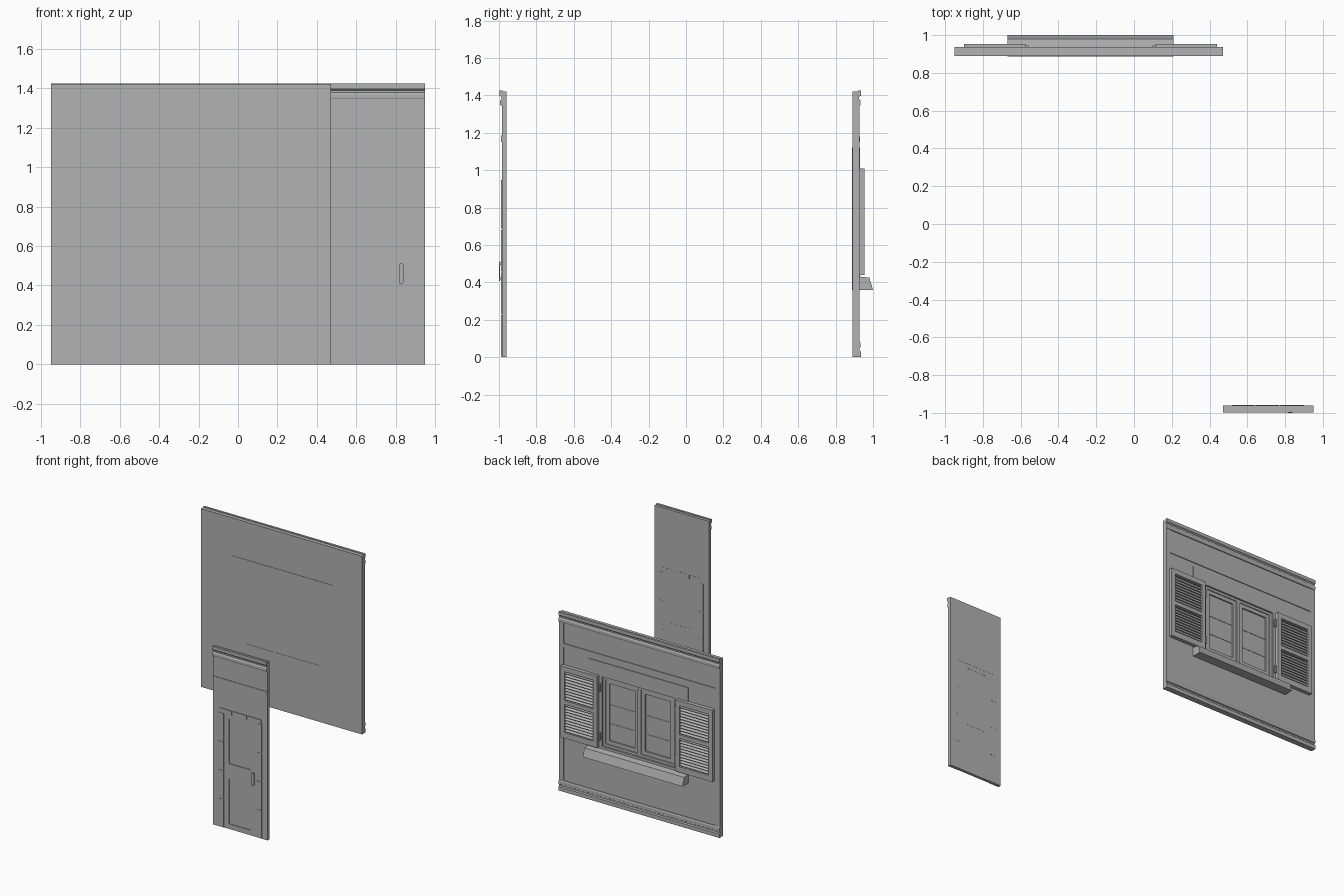
import bpy, bmesh, math
from mathutils import Matrix, Vector

if "Cube" in bpy.data.objects:
    bpy.data.objects.remove(bpy.data.objects["Cube"])

plaster = bpy.data.materials.new("grey plaster")
plaster.diffuse_color = (0.445, 0.445, 0.445, 1)
plaster.use_nodes = True
plaster.node_tree.nodes["Principled BSDF"].inputs["Base Color"].default_value = plaster.diffuse_color


def finish(name, bm):
    bmesh.ops.recalc_face_normals(bm, faces=bm.faces)
    me = bpy.data.meshes.new(name)
    bm.to_mesh(me)
    bm.free()
    me.materials.append(plaster)
    ob = bpy.data.objects.new(name, me)
    bpy.context.collection.objects.link(ob)
    return ob


def add_box(bm, x0, x1, y0, y1, z0, z1, tilt=0):
    c = Vector(((x0 + x1) / 2, (y0 + y1) / 2, (z0 + z1) / 2))
    m = (Matrix.Translation(c) @ Matrix.Rotation(tilt, 4, 'X')
         @ Matrix.Diagonal((x1 - x0, y1 - y0, z1 - z0, 1)))
    bmesh.ops.create_cube(bm, size=1, matrix=m)


def boxes(name, items):
    bm = bmesh.new()
    for it in items:
        add_box(bm, *it)
    return finish(name, bm)


def frame(name, outer, inner, y0, y1):
    """Rectangular ring; outer and inner are (x0, x1, z0, z1)."""
    bm = bmesh.new()
    rings = []
    for (x0, x1, z0, z1) in (outer, inner):
        for y in (y0, y1):
            rings.append([bm.verts.new((x, y, z)) for x, z in
                          ((x0, z0), (x1, z0), (x1, z1), (x0, z1))])
    of, ob_, inf, inb = rings
    for a, b in ((of, ob_), (inf, inb), (of, inf), (ob_, inb)):
        for i in range(4):
            j = (i + 1) % 4
            bm.faces.new((a[i], a[j], b[j], b[i]))
    return finish(name, bm)


def extrude_x(name, profile, x0, x1):
    """Prism along x from a (y, z) outline."""
    bm = bmesh.new()
    a = [bm.verts.new((x0, y, z)) for y, z in profile]
    b = [bm.verts.new((x1, y, z)) for y, z in profile]
    n = len(a)
    bm.faces.new(a)
    bm.faces.new(b)
    for i in range(n):
        bm.faces.new((a[i], a[(i + 1) % n], b[(i + 1) % n], b[i]))
    return finish(name, bm)


def cornice(name, x0, x1, face, out):
    """Two stacked fillets with a cove; out is +1 or -1 along y."""
    steps = [(-0.005, 1.345), (0.007, 1.345), (0.010, 1.352), (0.010, 1.368), (0.007, 1.375),
             (0.002, 1.379), (0.002, 1.39), (0.006, 1.395), (0.012, 1.398), (0.012, 1.425),
             (-0.005, 1.425)]
    extrude_x(name, [(face + out * d, z) for d, z in steps], x0, x1)


# ---- window wall ----
WX0, WX1, FACE = -0.95, 0.47, 0.924
OPEN = (-0.55, 0.09, 0.45, 1.005)
frame("window_wall", (WX0, WX1, 0, 1.42), OPEN, 0.89, FACE)
cornice("wall_cornice", WX0, WX1, FACE, 1)
extrude_x("wall_base", [(0.92, 0), (0.935, 0), (0.935, 0.03), (0.927, 0.037), (0.927, 0.048),
                        (0.933, 0.052), (0.933, 0.075), (0.929, 0.085), (0.92, 0.085)], WX0, WX1)
boxes("side_strips", [(WX0, WX0 + 0.04, 0.92, 0.928, 0.085, 1.345),
                      (WX1 - 0.04, WX1, 0.92, 0.928, 0.085, 1.345)])
boxes("wall_band", [(WX0 + 0.04, WX1 - 0.04, 0.92, 0.930, 1.15, 1.18)])
frame("window_surround", (-0.67, 0.21, 0.36, 1.12), OPEN, 0.887, 0.929)
extrude_x("window_sill", [(0.92, 0.36), (1.0, 0.36), (0.98, 0.425), (0.92, 0.432)], -0.67, 0.21)

# casements: shallow frame, two sashes, glazing bars and panes
frame("window_frame", OPEN, (-0.53, 0.07, 0.47, 0.985), 0.889, 0.915)
boxes("window_mullion", [(-0.245, -0.215, 0.889, 0.917, 0.47, 0.985)])
for side, x0, x1 in (("left", -0.53, -0.245), ("right", -0.215, 0.07)):
    frame("sash_" + side, (x0, x1, 0.47, 0.985), (x0 + 0.03, x1 - 0.03, 0.50, 0.955), 0.889, 0.908)
    boxes("glass_" + side, [(x0 + 0.03, x1 - 0.03, 0.889, 0.897, 0.50, 0.955)])
    boxes("glazing_bars_" + side,
          [(x0 + 0.03, x1 - 0.03, 0.890, 0.900, z - 0.005, z + 0.005) for z in (0.63, 0.78)])

# louvred shutters with hinges, one each side
for side, x0, x1, hx in (("left", -0.90, -0.575, -0.565), ("right", 0.115, 0.44, 0.105)):
    items = [(x0, x0 + 0.035, 0.924, 0.954, 0.44, 1.01), (x1 - 0.035, x1, 0.924, 0.954, 0.44, 1.01)]
    for z0, z1 in ((0.44, 0.485), (0.71, 0.74), (0.97, 1.01)):
        items.append((x0 + 0.035, x1 - 0.035, 0.924, 0.954, z0, z1))
    boxes("shutter_frame_" + side, items)
    boxes("shutter_back_" + side, [(x0 + 0.035, x1 - 0.035, 0.925, 0.934, 0.485, 0.97)])
    slats = []
    for z0, z1 in ((0.485, 0.71), (0.74, 0.97)):
        step = (z1 - z0) / 10
        for i in range(10):
            zc = z0 + step * (i + 0.5)
            slats.append((x0 + 0.035, x1 - 0.035, 0.931, 0.949, zc - 0.003, zc + 0.003,
                          -math.radians(40)))
    boxes("shutter_slats_" + side, slats)
    bm = bmesh.new()
    for z in (0.53, 0.92):
        bmesh.ops.create_cone(bm, cap_ends=True, segments=10, radius1=0.009, radius2=0.009,
                              depth=0.06, matrix=Matrix.Translation((hx, 0.938, z)))
    finish("shutter_hinges_" + side, bm)

# ---- door wall ----
DX0, DX1, DF, DB = 0.47, 0.95, -0.985, -0.96
JL, JR, TOP = 0.565, 0.857, 0.91
boxes("door_wall", [(DX0, JL, DF, DB, 0, 1.42), (JR, DX1, DF, DB, 0, 1.42),
                    (JL, JR, DF, DB, TOP, 1.42)])
cornice("door_cornice", DX0, DX1, DF, -1)
boxes("door_band", [(DX0, DX1, -0.989, -0.98, 1.15, 1.185)])

# stone surround: jamb blocks and three lintel blocks with open joints
blocks = []
for x0, x1 in ((0.52, JL), (JR, 0.90)):
    for i in range(4):
        blocks.append((x0, x1, -0.988, -0.959, i * 0.228 + 0.003, (i + 1) * 0.228 - 0.003))
boxes("door_jambs", blocks)
boxes("door_lintel", [(a + 0.003, b - 0.003, -0.99, -0.959, TOP + 0.003, 0.947)
                      for a, b in ((0.52, 0.64), (0.64, 0.77), (0.77, 0.90))])

# door leaf: panel with raised stiles and rails
boxes("door_panel", [(JL, JR, -0.977, -0.961, 0, TOP)])
boxes("door_stiles", [(JL, 0.61, -0.983, -0.960, 0, TOP), (0.80, JR, -0.983, -0.960, 0, TOP)])
boxes("door_rails", [(0.61, 0.80, -0.983, -0.960, a, b)
                     for a, b in ((0, 0.04), (0.40, 0.52), (0.875, TOP))])
boxes("door_centre_bead", [(0.711, 0.717, -0.981, -0.970, 0.04, 0.30)])

# rounded pull handle with two mounts
bm = bmesh.new()
pts = []
for zc, start in ((0.5, 0), (0.42, math.pi)):
    for i in range(7):
        a = start + math.pi * i / 6
        pts.append((0.828 + 0.012 * math.cos(a), zc + 0.012 * math.sin(a)))
face = bm.faces.new([bm.verts.new((x, -1.0, z)) for x, z in pts])
ext = bmesh.ops.extrude_face_region(bm, geom=[face])
bmesh.ops.translate(bm, vec=(0, 0.006, 0),
                    verts=[v for v in ext["geom"] if isinstance(v, bmesh.types.BMVert)])
for z in (0.42, 0.5):
    add_box(bm, 0.822, 0.834, -0.995, -0.98, z - 0.006, z + 0.006)
finish("door_handle", bm)
